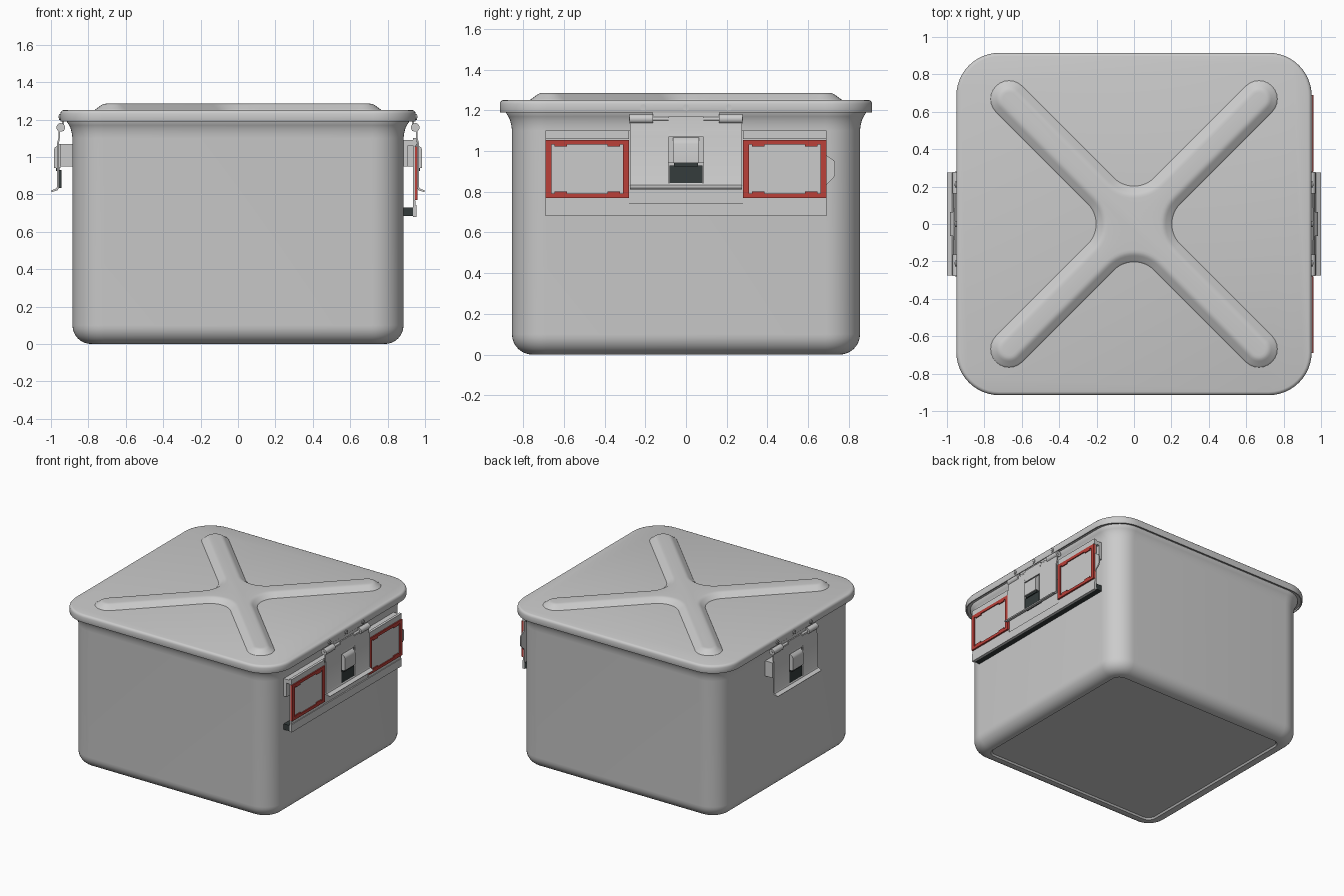
import bpy, bmesh
from math import sin, cos, pi, radians
from mathutils import Matrix

if "Cube" in bpy.data.objects:
    bpy.data.objects.remove(bpy.data.objects["Cube"])


def material(name, rgb):
    m = bpy.data.materials.new(name)
    m.diffuse_color = (*rgb, 1)
    m.use_nodes = True
    m.node_tree.nodes["Principled BSDF"].inputs["Base Color"].default_value = m.diffuse_color
    return m


RED = material("red", (0.5, 0.05, 0.04))
DARK = material("dark", (0.035, 0.045, 0.045))


def finish(name, bm, mat=None, angle=35):
    bmesh.ops.recalc_face_normals(bm, faces=bm.faces)
    me = bpy.data.meshes.new(name)
    bm.to_mesh(me)
    bm.free()
    ob = bpy.data.objects.new(name, me)
    bpy.context.collection.objects.link(ob)
    if mat:
        me.materials.append(mat)
    bpy.ops.object.select_all(action='DESELECT')
    ob.select_set(True)
    bpy.context.view_layer.objects.active = ob
    bpy.ops.object.shade_smooth_by_angle(angle=radians(angle))
    return ob


def loft(name, rings):
    bm = bmesh.new()
    vs = [[bm.verts.new(p) for p in r] for r in rings]
    n = len(vs[0])
    for a, b in zip(vs, vs[1:]):
        for i in range(n):
            j = (i + 1) % n
            bm.faces.new((a[i], a[j], b[j], b[i]))
    bm.faces.new(vs[0])
    bm.faces.new(vs[-1])
    return finish(name, bm)


def rounded_rect(hx, hy, r, z, seg=12):
    pts = []
    for k, (sx, sy) in enumerate(((1, 1), (-1, 1), (-1, -1), (1, -1))):
        for i in range(seg + 1):
            a = pi / 2 * (k + i / seg)
            pts.append((sx * (hx - r) + r * cos(a), sy * (hy - r) + r * sin(a), z))
    return pts


def extrude(bm, profile, y0, y1, s=1):
    """Extrude an (x, z) profile along y; s mirrors it to the other side."""
    a = [bm.verts.new((s * x, y0, z)) for x, z in profile]
    b = [bm.verts.new((s * x, y1, z)) for x, z in profile]
    n = len(a)
    for i in range(n):
        j = (i + 1) % n
        bm.faces.new((a[i], a[j], b[j], b[i]))
    bm.faces.new(a)
    bm.faces.new(b)


def box(bm, x0, x1, y0, y1, z0, z1, s=1):
    extrude(bm, [(x0, z0), (x1, z0), (x1, z1), (x0, z1)], y0, y1, s)


def boxes(name, items, mat=None, s=1):
    bm = bmesh.new()
    for it in items:
        box(bm, *it, s)
    return finish(name, bm, mat)


def cylinder(bm, loc, r, length, axis):
    rot = Matrix.Rotation(pi / 2, 4, 'Y' if axis == 'X' else 'X')
    bmesh.ops.create_cone(bm, cap_ends=True, segments=20, radius1=r, radius2=r,
                          depth=length, matrix=Matrix.Translation(loc) @ rot)


# tub: recessed base, rounded bottom edge, straight walls, flared neck
BX, BY, BR, E = 0.885, 0.855, 0.17, 0.1
rings = [rounded_rect(BX - 0.125, BY - 0.125, 0.06, 0.012),
         rounded_rect(BX - 0.115, BY - 0.115, 0.065, 0.0)]
for i in range(9):
    a = pi / 2 * i / 8
    d = E * (1 - sin(a))
    rings.append(rounded_rect(BX - d, BY - d, BR - d, E * (1 - cos(a))))
for d, z in ((0, 1.10), (0.003, 1.125), (0.009, 1.15), (0.018, 1.17), (0.028, 1.185), (0.03, 1.205)):
    rings.append(rounded_rect(BX + d, BY + d, BR + d, z))
loft("tub", rings)

# lid with rolled rim
LX, LY, LR = 0.95, 0.915, 0.23
loft("lid", [rounded_rect(LX - d, LY - d, LR - d, z) for d, z in (
    (0.05, 1.2), (0.012, 1.2), (0.01, 1.19), (0.002, 1.19), (0, 1.195), (0, 1.232),
    (0.003, 1.241), (0.009, 1.248), (0.018, 1.251))])


# raised cross on the lid
def cross(w, z, end=0.668, fillet_sum=0.25):
    pts = []
    c = fillet_sum * 2 ** 0.5
    r = fillet_sum - w
    for k in range(4):
        arm = pi / 4 + k * pi / 2
        ex, ey = end * 2 ** 0.5 * cos(arm), end * 2 ** 0.5 * sin(arm)
        for i in range(13):
            a = arm - pi / 2 + pi * i / 12
            pts.append((ex + w * cos(a), ey + w * sin(a), z))
        f = arm + pi / 4
        for i in range(13):
            a = f + pi + pi / 4 - pi / 2 * i / 12
            pts.append((c * cos(f) + r * cos(a), c * sin(f) + r * sin(a), z))
    return pts


loft("lid_cross", [cross(w, z) for w, z in (
    (0.1, 1.249), (0.098, 1.252), (0.09, 1.257), (0.066, 1.275), (0.056, 1.281), (0.046, 1.284), (0.034, 1.285))])

# latches on both sides
LEVER = [(0.95, 1.15), (0.953, 1.1), (0.958, 1.07), (0.958, 0.832), (0.965, 0.822), (0.995, 0.812),
         (1.0, 0.819), (0.972, 0.832), (0.967, 0.842), (0.967, 1.075), (0.961, 1.1), (0.958, 1.15)]
HOOK = [(0.955, 0.94), (0.985, 0.94), (0.985, 1.035), (0.98, 1.05), (0.96, 1.066), (0.955, 1.066)]
for s, side in ((1, "right"), (-1, "left")):
    bm = bmesh.new()
    for y0, y1 in ((-0.275, -0.085), (0.085, 0.275)):
        extrude(bm, LEVER, y0, y1, s)
    # strips above and below the window
    extrude(bm, [(0.95, 1.17), (0.953, 1.1), (0.958, 1.07), (0.967, 1.07), (0.961, 1.1), (0.958, 1.17)],
            -0.085, 0.085, s)
    extrude(bm, LEVER[3:9], -0.085, 0.085, s)
    finish(side + "_latch_lever", bm)

    # hinge knuckles and pin
    bm = bmesh.new()
    for y in (-0.22, 0.22):
        cylinder(bm, (s * 0.948, y, 1.158), 0.023, 0.115, 'Y')
    cylinder(bm, (s * 0.948, 0, 1.158), 0.009, 0.56, 'Y')
    finish(side + "_latch_hinge", bm)

    # hinge leaf hanging from the lid, and its rivets
    boxes(side + "_hinge_leaf", [(0.93, 0.942, -0.165, 0.165, 1.14, 1.195)], None, s)
    bm = bmesh.new()
    for y in (-0.21, 0, 0.21):
        cylinder(bm, (s * 0.95, y, 1.214), 0.016, 0.012, 'X')
        cylinder(bm, (s * 0.952, y, 1.214), 0.007, 0.014, 'X')
    finish(side + "_rivets", bm)

    # catch: body bracket, hook and dark thumb piece
    boxes(side + "_catch_bracket", [(0.88, 0.95, -0.27, 0.27, 0.95, 1.07)], None, s)
    bm = bmesh.new()
    extrude(bm, HOOK, -0.065, 0.065, s)
    box(bm, 0.948, 0.956, -0.085, 0.085, 0.94, 1.07, s)
    finish(side + "_catch_hook", bm)
    boxes(side + "_thumb_piece", [(0.945, 0.965, -0.08, 0.08, 0.835, 0.93),
                                  (0.955, 0.974, -0.06, 0.06, 0.925, 0.945)], DARK, s)

# label carrier on the right side
bm = bmesh.new()
box(bm, 0.935, 0.945, -0.69, 0.69, 0.68, 1.1)
box(bm, 0.88, 0.91, -0.69, 0.69, 0.95, 1.09)
box(bm, 0.91, 0.936, -0.69, 0.69, 1.06, 1.09)
box(bm, 0.944, 0.955, -0.69, -0.28, 1.058, 1.1)
box(bm, 0.944, 0.955, 0.28, 0.69, 1.058, 1.1)
box(bm, 0.944, 0.955, -0.69, 0.69, 0.68, 0.742)
for m in (-1, 1):
    y = sorted((m * 0.28, m * 0.69))
    box(bm, 0.944, 0.95, y[0], y[1], 0.74, 0.768)
finish("label_carrier", bm)
boxes("carrier_seal", [(0.88, 0.937, -0.69, 0.69, 0.685, 0.73)], DARK)

# red label frames with small gripping tabs, and their label cards
for m, side in ((-1, "front"), (1, "back")):
    a, b = sorted((m * 0.28, m * 0.69))
    c = (a + b) / 2
    z0, z1, t = 0.77, 1.055, 0.03
    x = (0.944, 0.961)
    parts = [(*x, a, a + t, z0, z1), (*x, b - t, b, z0, z1),
             (*x, a + t, b - t, z0, z0 + 0.022), (*x, a + t, b - t, z1 - 0.022, z1)]
    for k in (-1, 1):
        y = c + k * 0.13
        parts += [(*x, y - 0.03, y + 0.03, z0 + 0.02, z0 + 0.032),
                  (*x, y - 0.03, y + 0.03, z1 - 0.032, z1 - 0.02)]
    boxes(side + "_label_frame", parts, RED)
    boxes(side + "_label_card", [(0.944, 0.953, a + t, b - t, z0 + 0.02, z1 - 0.02)])

# pull tab at the back end of the carrier
bm = bmesh.new()
tab = [(0.68, 0.82), (0.695, 0.84), (0.727, 0.87), (0.732, 0.885), (0.732, 0.94), (0.727, 0.955),
       (0.695, 0.975), (0.68, 0.99)]
f = bm.faces.new([bm.verts.new((0.938, y, z)) for y, z in tab])
g = bmesh.ops.extrude_face_region(bm, geom=[f])
bmesh.ops.translate(bm, vec=(0.009, 0, 0), verts=[v for v in g["geom"] if isinstance(v, bmesh.types.BMVert)])
bm.faces.ensure_lookup_table()
finish("pull_tab", bm)
